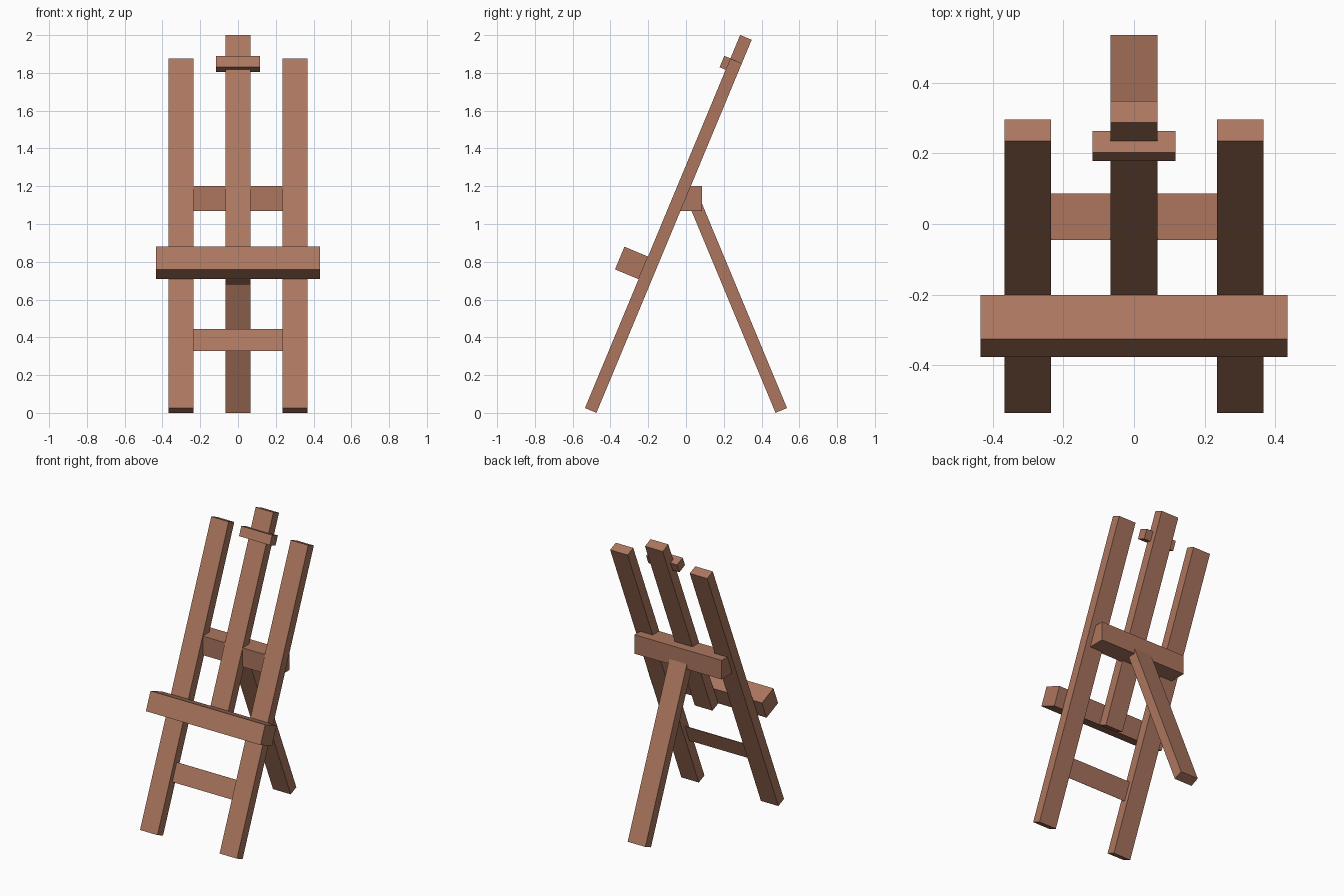
import bpy, bmesh, math
from mathutils import Matrix, Vector

if "Cube" in bpy.data.objects:
    bpy.data.objects.remove(bpy.data.objects["Cube"])

wood = bpy.data.materials.new("warm brown wood")
wood.diffuse_color = (0.412, 0.181, 0.114, 1.0)
wood.use_nodes = True
wood.node_tree.nodes["Principled BSDF"].inputs["Base Color"].default_value = wood.diffuse_color

TILT = math.atan(0.416)          # lean of the posts
FOOT_Y, FOOT_Z = 0.535, 0.0255   # outer lower edge of each foot


def box(name, x, y, z, matrix=Matrix()):
    """Box between (min, max) pairs, then placed by a matrix."""
    bm = bmesh.new()
    bmesh.ops.create_cube(bm, size=1)
    for v in bm.verts:
        p = [(a + b) / 2 + c * (b - a) for (a, b), c in zip((x, y, z), v.co)]
        v.co = matrix @ Vector(p)
    bmesh.ops.recalc_face_normals(bm, faces=bm.faces)
    mesh = bpy.data.meshes.new(name)
    bm.to_mesh(mesh)
    bm.free()
    mesh.materials.append(wood)
    obj = bpy.data.objects.new(name, mesh)
    bpy.context.collection.objects.link(obj)
    return obj


# Leaning frames: local z runs up the post, local y runs through its thickness
front = Matrix.Translation((0, -FOOT_Y, FOOT_Z)) @ Matrix.Rotation(-TILT, 4, 'X')
rear = Matrix.Translation((0, FOOT_Y, FOOT_Z)) @ Matrix.Rotation(TILT, 4, 'X')
THICK = 0.066

# Two long front legs
for side, x in (("left", (-0.367, -0.235)), ("right", (0.235, 0.367))):
    box(side + "_front_leg", x, (0, THICK), (0, 2.004), front)

# Sliding centre mast and its top clamp
box("centre_mast", (-0.067, 0.067), (0, THICK), (0.737, 2.139), front)
box("top_clamp", (-0.117, 0.117), (-0.035, 0.031), (1.94, 2.005), front)

# Canvas tray across the front
box("tray", (-0.434, 0.434), (-0.135, 0), (0.739, 0.869), front)

# Thin lower rung set into the middle of the legs
box("lower_rung", (-0.27, 0.27), (0.032, 0.036), (0.341, 0.467), front)

# Upright rail behind the legs, with the rear leg let into it
box("rear_rail", (-0.33, 0.33), (-0.045, 0.086), (1.07, 1.2))
box("rear_leg", (-0.067, 0.067), (-THICK, 0), (0, 1.19), rear)
